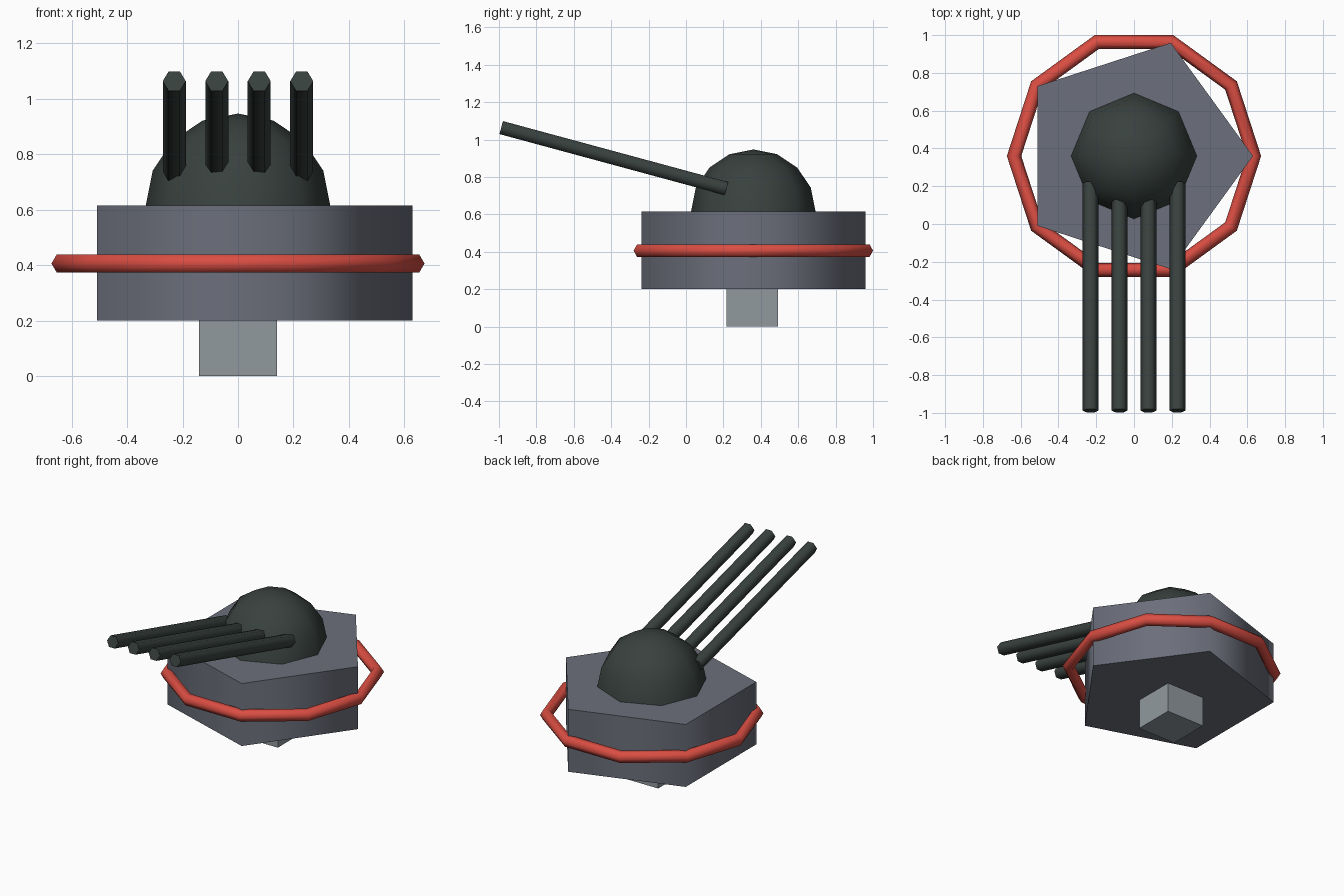
import bpy, bmesh
from math import radians
from mathutils import Matrix, Vector

if "Cube" in bpy.data.objects:
    bpy.data.objects.remove(bpy.data.objects["Cube"], do_unlink=True)

CENTRE_Y = 0.36


def material(name, rgb):
    m = bpy.data.materials.new(name)
    m.use_nodes = True
    colour = (*rgb, 1.0)
    m.diffuse_color = colour
    m.node_tree.nodes["Principled BSDF"].inputs["Base Color"].default_value = colour
    return m


def smooth(obj):
    """Smooth around the sides, keeping caps and right angles sharp."""
    bpy.ops.object.select_all(action="DESELECT")
    obj.select_set(True)
    bpy.context.view_layer.objects.active = obj
    bpy.ops.object.shade_smooth_by_angle(angle=radians(80))


def finish(name, bm, mat):
    mesh = bpy.data.meshes.new(name)
    bm.to_mesh(mesh)
    bm.free()
    mesh.materials.append(mat)
    obj = bpy.data.objects.new(name, mesh)
    bpy.context.collection.objects.link(obj)
    smooth(obj)
    return obj


def prism(name, sides, radius, length, matrix, mat):
    """Capped prism along local z with its first corner on local x."""
    bm = bmesh.new()
    bmesh.ops.create_cone(bm, cap_ends=True, segments=sides, radius1=radius,
                          radius2=radius, depth=length,
                          matrix=matrix @ Matrix.Rotation(radians(-90), 4, "Z"))
    return finish(name, bm, mat)


steel = material("pale steel", (0.285, 0.32, 0.345))
grey = material("slate grey", (0.15, 0.16, 0.20))
red = material("red", (0.70, 0.075, 0.055))
dark = material("dark green grey", (0.04, 0.053, 0.049))

# Mounting post
bm = bmesh.new()
bmesh.ops.create_cube(bm, size=1, matrix=Matrix.Translation((0, CENTRE_Y - 0.005, 0.11))
                      @ Matrix.Diagonal((0.28, 0.275, 0.22, 1)))
finish("mounting_post", bm, steel)

# Five-sided turret body
prism("turret_body", 5, 0.63, 0.415,
      Matrix.Translation((0, CENTRE_Y, 0.4075)), grey)

# Ring around the body
bpy.ops.mesh.primitive_torus_add(location=(0, CENTRE_Y, 0.406), major_segments=10,
                                 minor_segments=6, major_radius=0.635,
                                 minor_radius=0.038)
ring = bpy.context.object
ring.name = "guard_ring"
ring.data.materials.append(red)
smooth(ring)

# Dome: upper half of a sphere
bm = bmesh.new()
bmesh.ops.create_uvsphere(bm, u_segments=8, v_segments=8, radius=0.333)
bmesh.ops.delete(bm, geom=[v for v in bm.verts if v.co.z < -0.01], context="VERTS")
bmesh.ops.translate(bm, verts=bm.verts, vec=(0, CENTRE_Y, 0.614))
finish("dome", bm, dark)

# Four tilted barrels
breech, muzzle = Vector((0, 0.216, 0.738)), Vector((0, -0.988, 1.064))
axis = muzzle - breech
tilt = Vector((0, 0, 1)).angle(axis)
for i in range(4):
    middle = (breech + muzzle) / 2
    middle.x = -0.23 + i * 0.46 / 3
    prism(f"barrel_{i + 1}", 6, 0.0415, axis.length,
          Matrix.Translation(middle) @ Matrix.Rotation(tilt, 4, "X"), dark)
